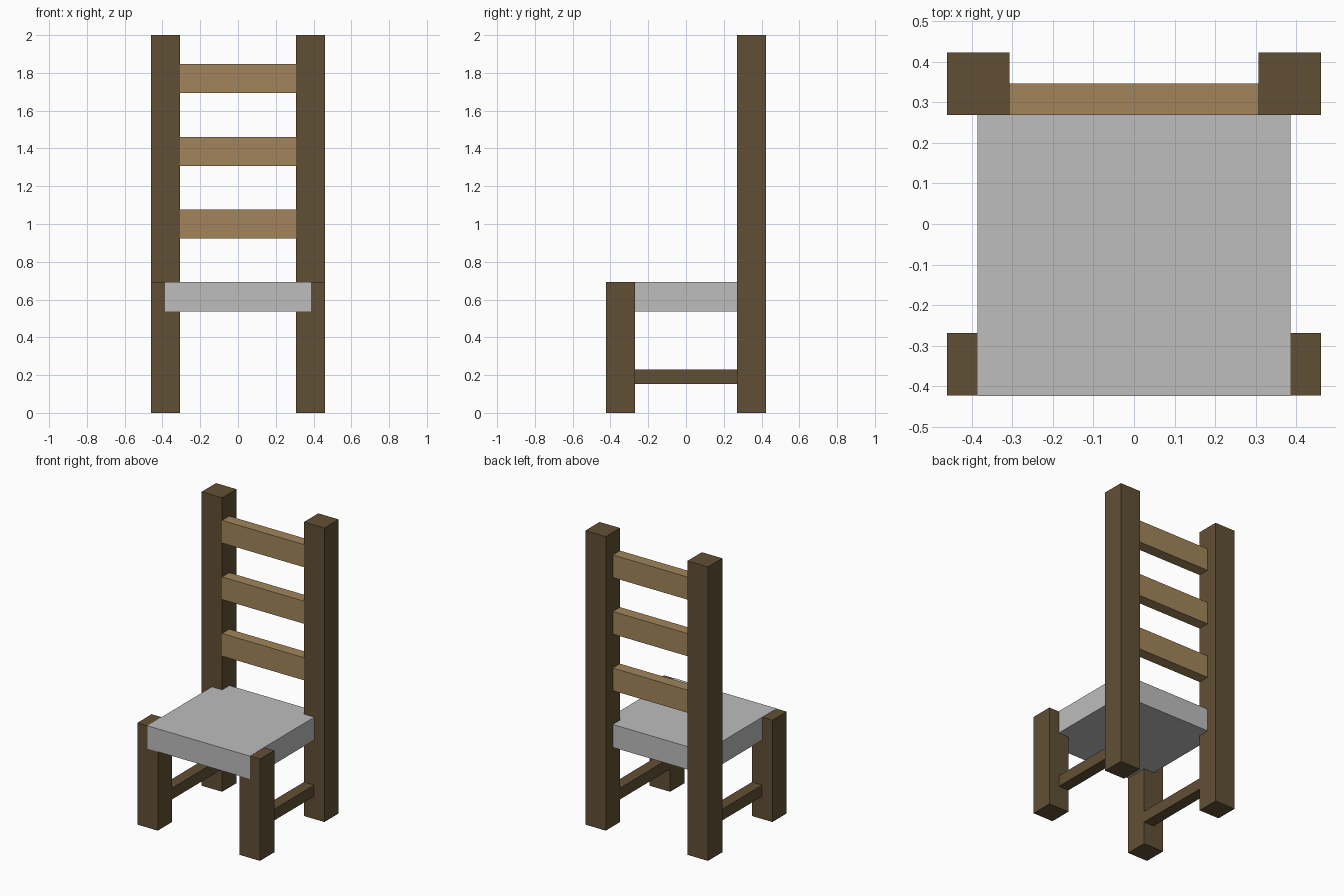
import bpy

if "Cube" in bpy.data.objects:
    bpy.data.objects.remove(bpy.data.objects["Cube"])

U = 2 / 26  # design unit: all parts sit on this grid


def material(name, rgb):
    m = bpy.data.materials.new(name)
    m.diffuse_color = (*rgb, 1)
    m.use_nodes = True
    m.node_tree.nodes["Principled BSDF"].inputs["Base Color"].default_value = m.diffuse_color
    return m


DARK = material("dark_wood", (0.120, 0.078, 0.035))
LIGHT = material("light_wood", (0.36, 0.235, 0.105))
GREY = material("grey_cushion", (0.51, 0.51, 0.51))


def box(name, lo, hi, mat, grow=0.0):
    """Box between two corners given in design units."""
    lo = [v * U - grow for v in lo]
    hi = [v * U + grow for v in hi]
    bpy.ops.mesh.primitive_cube_add(
        size=1, location=[(a + b) / 2 for a, b in zip(lo, hi)])
    ob = bpy.context.object
    ob.name = name
    ob.scale = [b - a for a, b in zip(lo, hi)]
    bpy.ops.object.transform_apply(location=False, rotation=False, scale=True)
    ob.data.materials.append(mat)
    return ob


# Posts, front legs and side stretchers, mirrored left and right
for side, s in (("left", -1), ("right", 1)):
    def pair(name, x0, x1, y0, y1, z0, z1):
        a, b = sorted((s * x0, s * x1))
        box(f"{side}_{name}", (a, y0, z0), (b, y1, z1), DARK)

    pair("back_post", 4, 6, 3.5, 5.5, 0, 26)
    pair("front_leg", 4, 6, -5.5, -3.5, 0, 9)
    pair("stretcher", 4, 5, -3.5, 3.5, 2, 3)

# Seat, a hair proud of the legs it overlaps
box("seat", (-5, -5.5, 7), (5, 4.5, 9), GREY, grow=0.001)

# Back slats
for i, z in enumerate((12, 17, 22)):
    box(f"back_slat_{i + 1}", (-4, 3.5, z), (4, 4.5, z + 2), LIGHT)
